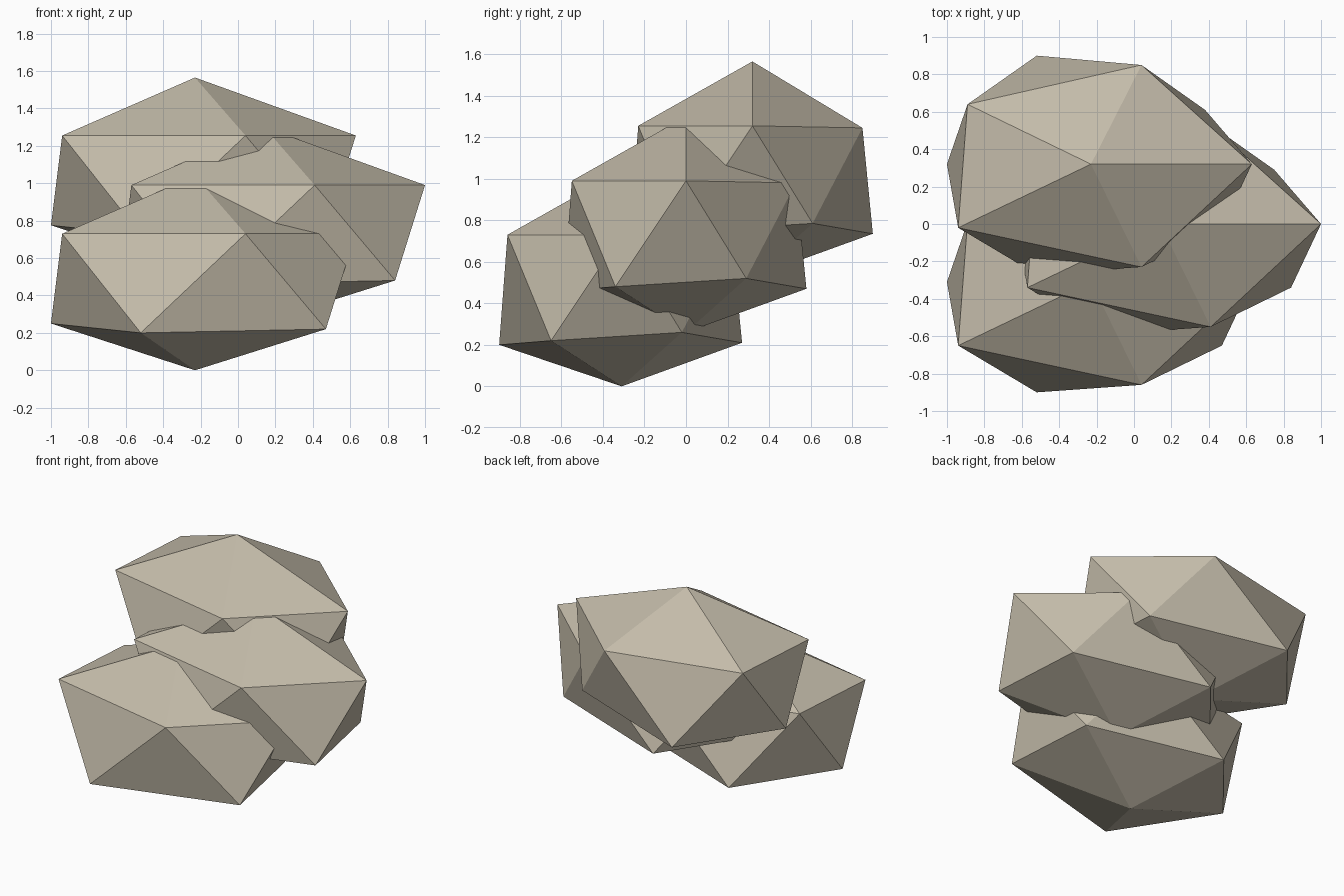
import bpy

cube = bpy.data.objects.get("Cube")
if cube:
    bpy.data.objects.remove(cube, do_unlink=True)

# Pale stone colour shared by every boulder
stone = bpy.data.materials.new("pale_stone")
stone.use_nodes = True
color = (0.55, 0.50, 0.40, 1.0)
stone.diffuse_color = color
shader = stone.node_tree.nodes["Principled BSDF"]
shader.inputs["Base Color"].default_value = color
shader.inputs["Roughness"].default_value = 0.9

# One rough twenty-sided boulder: two five-point rings between a peak and a foot
UPPER = [(0.63, -0.31, 0.73), (0.04, 0.22, 0.72), (-0.89, 0.01, 0.73),
         (-0.94, -0.65, 0.73), (0.04, -0.86, 0.73)]
LOWER = [(0.38, -0.02, 0.26), (-0.52, 0.27, 0.21), (-1.0, -0.31, 0.25),
         (-0.52, -0.9, 0.2), (0.47, -0.65, 0.22)]
PEAK, FOOT = (-0.23, -0.31, 1.04), (-0.23, -0.31, 0.0)


def boulder_mesh():
    verts = UPPER + LOWER + [PEAK, FOOT]
    n = len(UPPER)
    peak, foot = 2 * n, 2 * n + 1
    faces = []
    for i in range(n):
        j = (i + 1) % n
        faces += [(peak, i, j), (i, n + i, j),
                  (n + i, n + j, j), (foot, n + j, n + i)]
    mesh = bpy.data.meshes.new("boulder")
    mesh.from_pydata(verts, [], faces)
    mesh.materials.append(stone)
    mesh.update()
    return mesh


# Three overlapping copies climbing from front to back
mesh = boulder_mesh()
for name, offset in (("front_boulder", (0, 0, 0)),
                     ("middle_boulder", (0.37, 0.31, 0.26)),
                     ("back_boulder", (0, 0.63, 0.525))):
    rock = bpy.data.objects.new(name, mesh)
    rock.location = offset
    bpy.context.collection.objects.link(rock)
